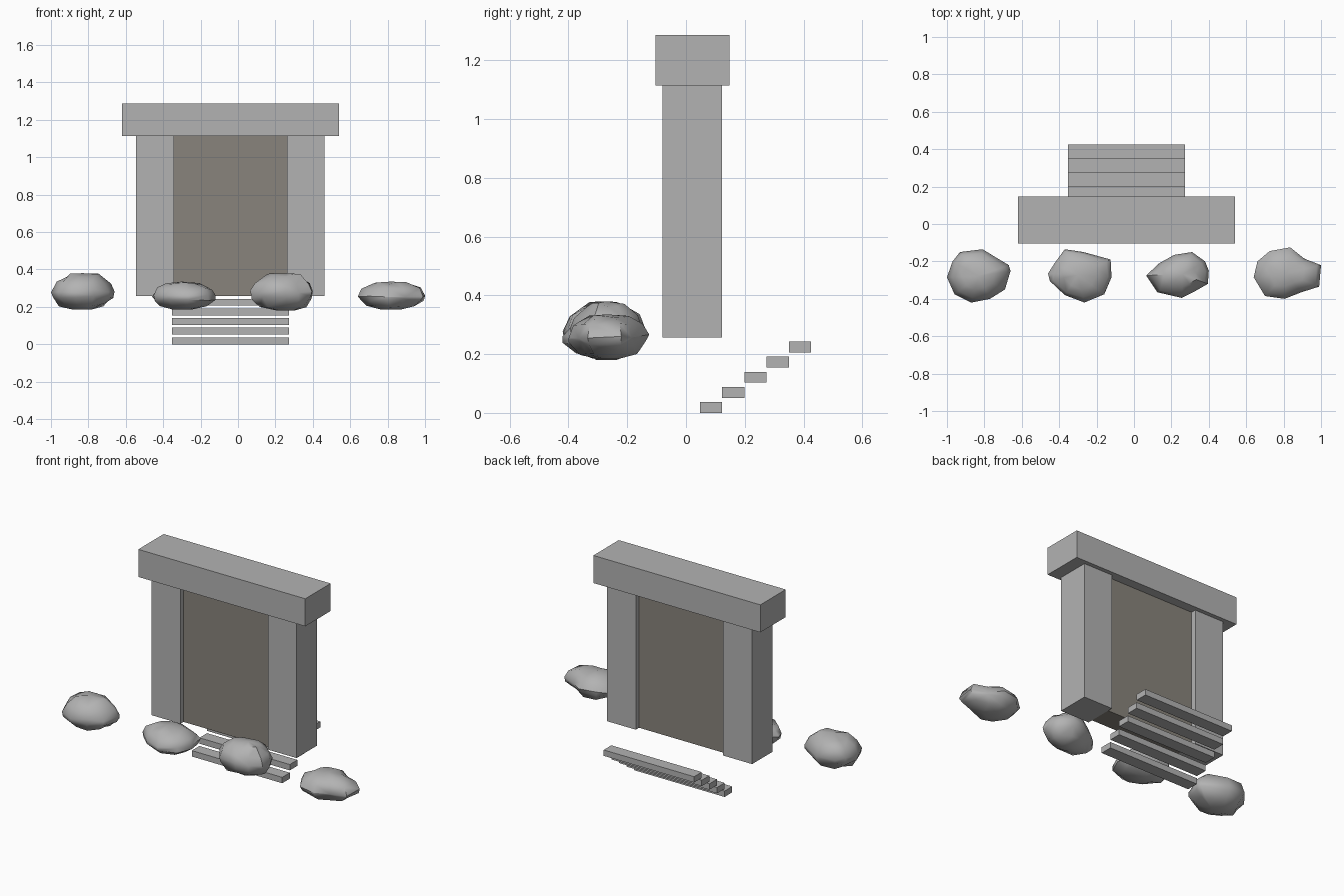
import bpy, bmesh, random
from mathutils import Vector

if "Cube" in bpy.data.objects:
    bpy.data.objects.remove(bpy.data.objects["Cube"])

random.seed(4)


def material(name, rgb):
    m = bpy.data.materials.new(name)
    m.diffuse_color = (*rgb, 1)
    m.use_nodes = True
    m.node_tree.nodes["Principled BSDF"].inputs["Base Color"].default_value = m.diffuse_color
    return m


STONE = material("grey stone", (0.45, 0.45, 0.45))
DOOR = material("brown grey door", (0.25, 0.23, 0.20))


def add_object(name, bm, mat):
    bmesh.ops.recalc_face_normals(bm, faces=bm.faces)
    me = bpy.data.meshes.new(name)
    bm.to_mesh(me)
    bm.free()
    me.materials.append(mat)
    ob = bpy.data.objects.new(name, me)
    bpy.context.collection.objects.link(ob)
    return ob


def box(name, x, y, z, mat):
    bm = bmesh.new()
    bmesh.ops.create_cube(bm, size=1)
    for v in bm.verts:
        v.co = Vector([(a + b) / 2 + c * (b - a) for (a, b), c in zip((x, y, z), v.co)])
    return add_object(name, bm, mat)


# Gateway: two pillars, recessed door slab, lintel
box("left_pillar", (-0.545, -0.343), (-0.08, 0.122), (0.257, 1.114), STONE)
box("right_pillar", (0.263, 0.462), (-0.08, 0.122), (0.257, 1.114), STONE)
box("door_slab", (-0.343, 0.263), (-0.05, 0.09), (0.257, 1.114), DOOR)
box("lintel", (-0.62, 0.54), (-0.104, 0.148), (1.114, 1.287), STONE)

# Floating steps rising towards the back
for i in range(5):
    y, z = 0.047 + 0.0757 * i, 0.0515 * i
    box(f"step_{i + 1}", (-0.354, 0.274), (y, y + 0.0757), (z, z + 0.037), STONE)

# Boulders: a plan outline lofted through a rounded profile of (scale, height)
PROFILE = [(0.28, 0.0), (0.72, 0.13), (0.96, 0.34), (1.0, 0.5), (0.86, 0.75), (0.52, 0.94)]


def boulder(name, outline, z0, z1):
    bm = bmesh.new()
    n = len(outline)
    cx = sum(p[0] for p in outline) / n
    cy = sum(p[1] for p in outline) / n
    rings = []
    for s, h in PROFILE:
        ring = []
        for px, py in outline:
            k = s if s == 1 else s * random.uniform(0.94, 1.05)
            dh = 0 if h == 0 else random.uniform(-0.05, 0.05)
            ring.append(bm.verts.new((cx + (px - cx) * k, cy + (py - cy) * k,
                                      z0 + (z1 - z0) * (h + dh))))
        rings.append(ring)
    for a, b in zip(rings, rings[1:]):
        for i in range(n):
            j = (i + 1) % n
            bm.faces.new((a[i], a[j], b[j], b[i]))
    top = bm.verts.new((cx, cy, z1))
    for i in range(n):
        bm.faces.new((rings[-1][i], rings[-1][(i + 1) % n], top))
    bm.faces.new(rings[0][::-1])
    bmesh.ops.triangulate(bm, faces=bm.faces)
    ob = add_object(name, bm, STONE)
    bpy.ops.object.select_all(action='DESELECT')
    bpy.context.view_layer.objects.active = ob
    ob.select_set(True)
    bpy.ops.object.shade_smooth_by_angle(angle=0.9)


boulder("boulder_far_left", [
    (-0.81, -0.135), (-0.67, -0.22), (-0.66, -0.25), (-0.69, -0.35), (-0.77, -0.40),
    (-0.87, -0.42), (-0.96, -0.375), (-1.0, -0.285), (-0.97, -0.20), (-0.93, -0.15)], 0.185, 0.38)
boulder("boulder_mid_left", [
    (-0.37, -0.135), (-0.27, -0.15), (-0.125, -0.19), (-0.12, -0.285), (-0.16, -0.375),
    (-0.265, -0.42), (-0.37, -0.38), (-0.45, -0.305), (-0.46, -0.265), (-0.425, -0.21)], 0.185, 0.335)
boulder("boulder_mid_right", [
    (0.31, -0.15), (0.38, -0.20), (0.40, -0.25), (0.395, -0.32), (0.325, -0.36),
    (0.255, -0.395), (0.125, -0.365), (0.065, -0.275), (0.135, -0.21), (0.215, -0.165)], 0.18, 0.38)
boulder("boulder_far_right", [
    (0.835, -0.125), (0.91, -0.185), (1.0, -0.22), (0.99, -0.335), (0.895, -0.365),
    (0.805, -0.40), (0.70, -0.385), (0.64, -0.285), (0.66, -0.20), (0.725, -0.145)], 0.185, 0.335)
